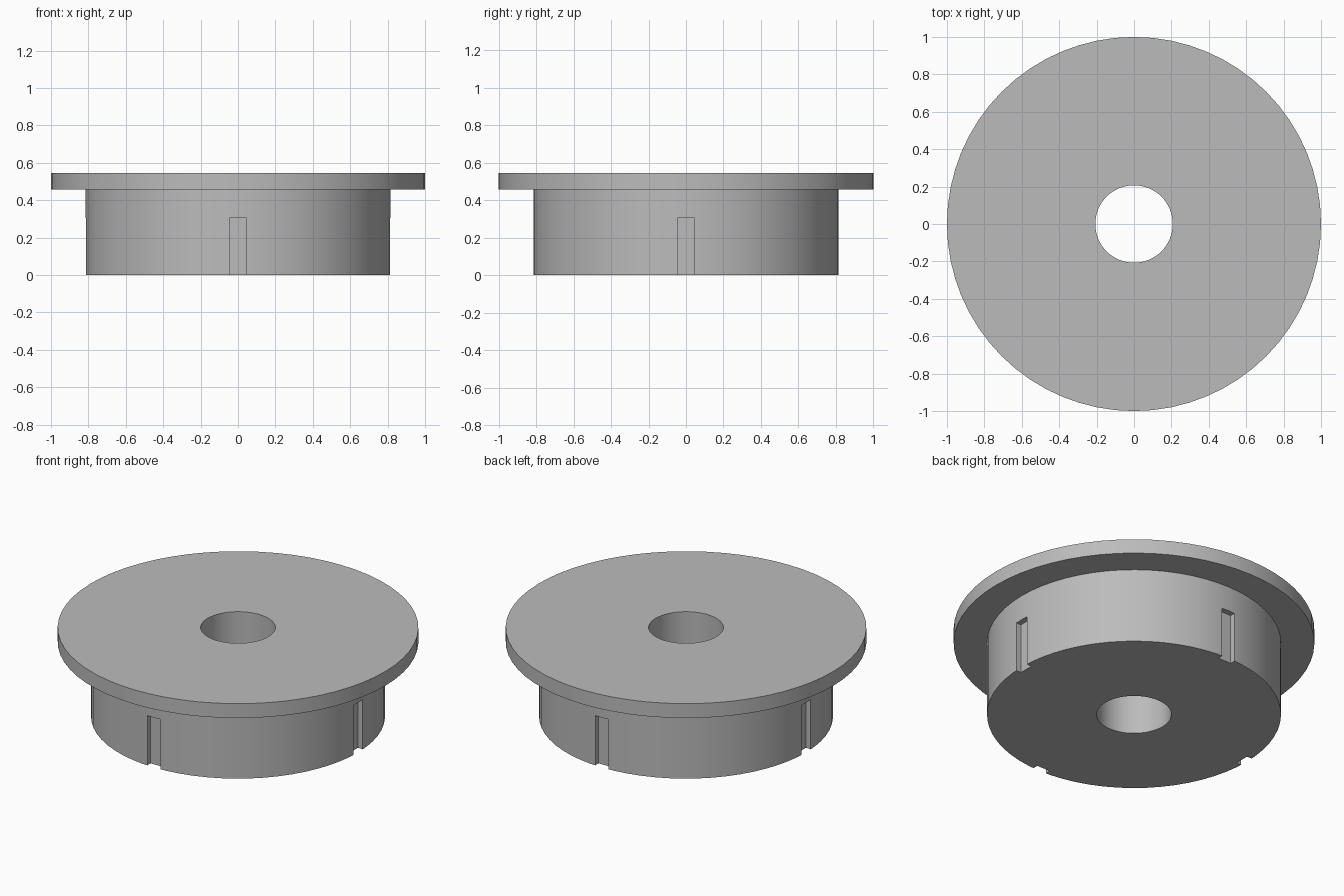
import bpy, bmesh, math
from mathutils import Matrix, Vector

cube = bpy.data.objects.get("Cube")
if cube:
    bpy.data.objects.remove(cube, do_unlink=True)

SIDES = 64
FLANGE_R, BODY_R, BORE_R = 1.0, 0.815, 0.207
STEP_Z, TOP_Z = 0.457, 0.545
SLOT_W, SLOT_H, SLOT_DEPTH = 0.09, 0.305, 0.035

grey = bpy.data.materials.new("plain grey")
grey.use_nodes = True
colour = (0.5, 0.5, 0.5, 1)
grey.diffuse_color = colour
grey.node_tree.nodes["Principled BSDF"].inputs["Base Color"].default_value = colour


def make_object(name, bm):
    bmesh.ops.recalc_face_normals(bm, faces=bm.faces)
    mesh = bpy.data.meshes.new(name)
    bm.to_mesh(mesh)
    bm.free()
    mesh.materials.append(grey)
    obj = bpy.data.objects.new(name, mesh)
    bpy.context.collection.objects.link(obj)
    return obj


def lathe(name, profile):
    """Revolve a closed radius/height outline around z."""
    bm = bmesh.new()
    rings = []
    for i in range(SIDES):
        a = math.tau * i / SIDES
        rings.append([bm.verts.new((r * math.cos(a), r * math.sin(a), z)) for r, z in profile])
    n = len(profile)
    for i in range(SIDES):
        a, b = rings[i], rings[(i + 1) % SIDES]
        for j in range(n):
            k = (j + 1) % n
            bm.faces.new((a[j], b[j], b[k], a[k]))
    return make_object(name, bm)


# Flanged plug with a central bore
plug = lathe("flanged_plug", [
    (BORE_R, 0), (BODY_R, 0), (BODY_R, STEP_Z),
    (FLANGE_R, STEP_Z), (FLANGE_R, TOP_Z), (BORE_R, TOP_Z)])

# Four shallow slots running up from the base
bm = bmesh.new()
reach, below = 0.1, 0.1
size = Vector((SLOT_DEPTH + reach, SLOT_W, SLOT_H + below))
centre = Vector((BODY_R + (reach - SLOT_DEPTH) / 2, 0, (SLOT_H - below) / 2))
for i in range(4):
    bmesh.ops.create_cube(bm, size=1, matrix=Matrix.Rotation(i * math.pi / 2, 4, 'Z')
                          @ Matrix.Translation(centre) @ Matrix.Diagonal(size.to_4d()))
cutter = make_object("slot_cutter", bm)
cutter.hide_render = True

cut = plug.modifiers.new("slots", 'BOOLEAN')
cut.operation = 'DIFFERENCE'
cut.solver = 'EXACT'
cut.object = cutter

bpy.ops.object.select_all(action='DESELECT')
plug.select_set(True)
bpy.context.view_layer.objects.active = plug
bpy.ops.object.modifier_apply(modifier=cut.name)
bpy.data.objects.remove(cutter, do_unlink=True)
bpy.ops.object.shade_smooth_by_angle(angle=math.radians(30))
